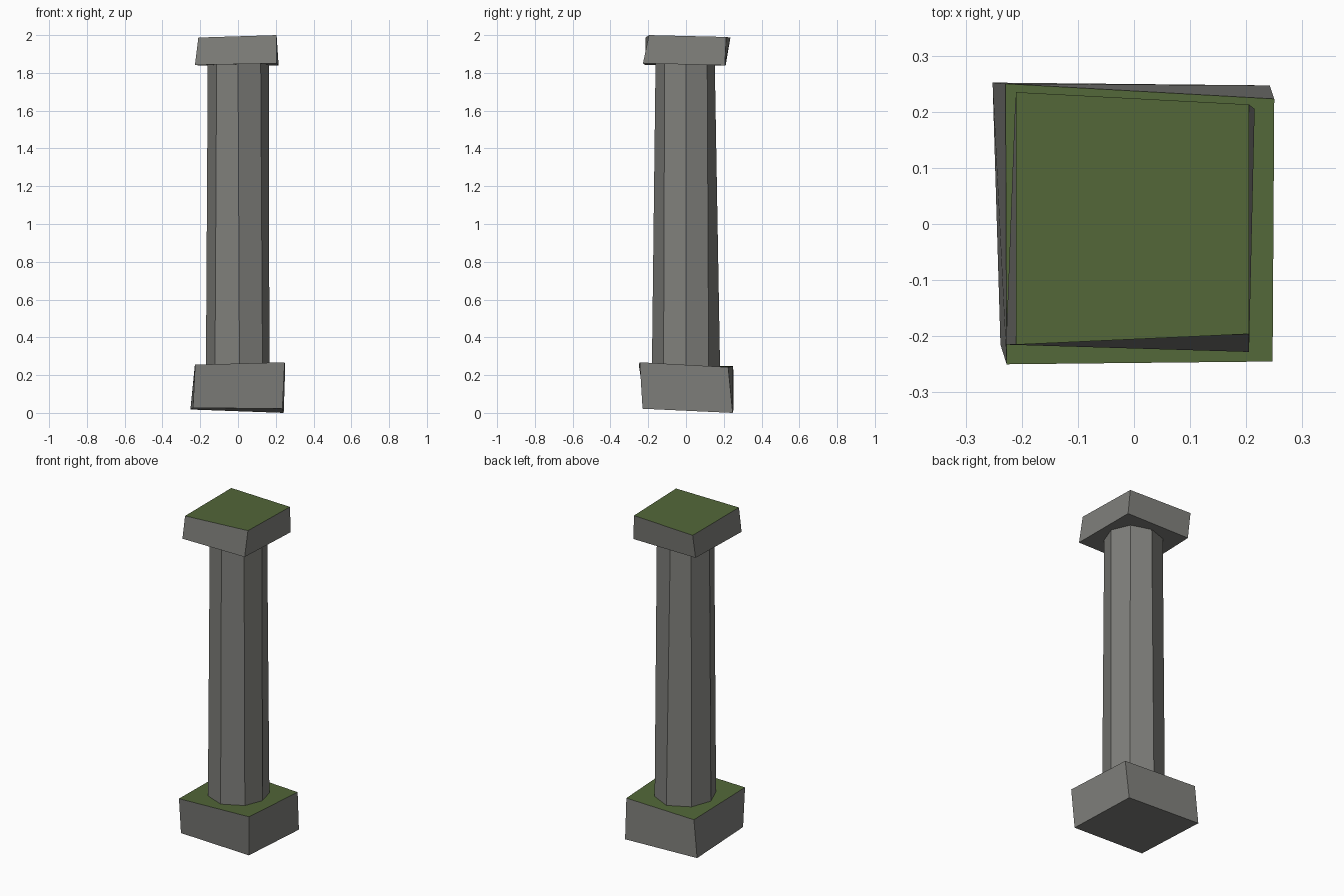
import bpy
import bmesh

if "Cube" in bpy.data.objects:
    bpy.data.objects.remove(bpy.data.objects["Cube"])


def material(name, rgb):
    m = bpy.data.materials.new(name)
    m.diffuse_color = (*rgb, 1.0)
    m.use_nodes = True
    m.node_tree.nodes["Principled BSDF"].inputs["Base Color"].default_value = m.diffuse_color
    return m


STONE = material("grey stone", (0.215, 0.215, 0.200))
MOSS = material("moss green", (0.085, 0.135, 0.040))


def loft(name, lower, upper, mossy=False):
    """Closed solid between two matching counter-clockwise rings."""
    bm = bmesh.new()
    a = [bm.verts.new(p) for p in lower]
    b = [bm.verts.new(p) for p in upper]
    n = len(a)
    bm.faces.new(a[::-1])
    top = bm.faces.new(b)
    for i in range(n):
        j = (i + 1) % n
        bm.faces.new((a[i], a[j], b[j], b[i]))
    top.material_index = 1 if mossy else 0
    bmesh.ops.recalc_face_normals(bm, faces=bm.faces)
    mesh = bpy.data.meshes.new(name)
    bm.to_mesh(mesh)
    bm.free()
    mesh.materials.append(STONE)
    mesh.materials.append(MOSS)
    obj = bpy.data.objects.new(name, mesh)
    bpy.context.collection.objects.link(obj)
    return obj


def octagon(xs, ys, z):
    """Eight-sided ring from five x and five y grid lines, low to high."""
    grid = [(2, 0), (3, 1), (4, 2), (3, 3), (2, 4), (1, 3), (0, 2), (1, 1)]
    return [(xs[i], ys[j], z) for i, j in grid]


# Crooked plinth: front left, front right, back right, back left
loft("base_block",
     [(-0.238, -0.215, 0.027), (0.235, -0.23, 0.022), (0.242, 0.247, 0.0), (-0.252, 0.252, 0.018)],
     [(-0.227, -0.25, 0.255), (0.247, -0.245, 0.268), (0.25, 0.223, 0.242), (-0.229, 0.25, 0.247)],
     mossy=True)

# Tapered eight-sided shaft, its ends sunk into the blocks
loft("column_shaft",
     octagon((-0.17, -0.122, 0.008, 0.13, 0.166), (-0.181, -0.119, 0.0, 0.12, 0.181), 0.2),
     octagon((-0.16, -0.113, 0.0, 0.12, 0.164), (-0.161, -0.113, 0.0, 0.112, 0.152), 1.87))

# Crooked capital
loft("top_block",
     [(-0.228, -0.215, 1.842), (0.205, -0.228, 1.85), (0.215, 0.205, 1.84), (-0.212, 0.21, 1.84)],
     [(-0.21, -0.215, 1.987), (0.205, -0.196, 2.0), (0.205, 0.213, 1.99), (-0.21, 0.235, 1.987)],
     mossy=True)
